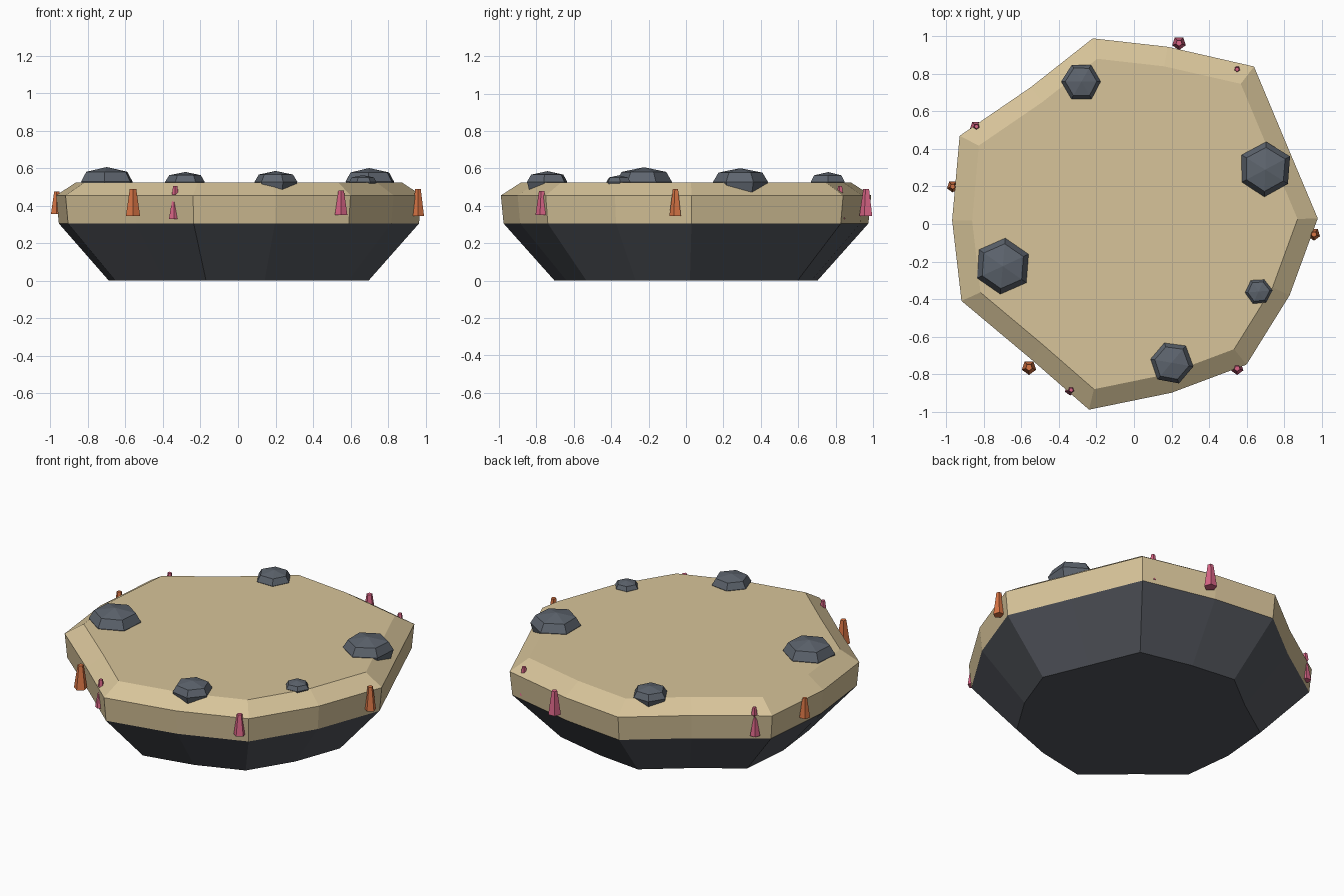
import bpy
import math
import random

random.seed(4)
cube = bpy.data.objects.get("Cube")
if cube:
    bpy.data.objects.remove(cube, do_unlink=True)


def material(name, colour):
    mat = bpy.data.materials.new(name)
    mat.use_nodes = True
    mat.diffuse_color = (*colour, 1)
    bsdf = next(n for n in mat.node_tree.nodes if n.type == 'BSDF_PRINCIPLED')
    bsdf.inputs["Base Color"].default_value = (*colour, 1)
    return mat


SAND = material("sand", (0.68, 0.55, 0.32))
BEDROCK = material("dark bedrock", (0.085, 0.092, 0.108))
STONE = material("slate stone", (0.11, 0.128, 0.155))
PINK = material("pink coral", (0.70, 0.13, 0.24))
ORANGE = material("orange coral", (0.70, 0.18, 0.06))


def stacked(name, rings, mat, location=(0, 0, 0)):
    """Skin a list of equal-length rings and cap both ends."""
    n = len(rings[0])
    verts = [p for ring in rings for p in ring]
    faces = [(k * n + i, k * n + (i + 1) % n, (k + 1) * n + (i + 1) % n, (k + 1) * n + i)
             for k in range(len(rings) - 1) for i in range(n)]
    faces.append(tuple(reversed(range(n))))
    last = (len(rings) - 1) * n
    if rings[-1][0] == rings[-1][1]:
        raise ValueError("top ring must have area")
    faces.append(tuple(range(last, last + n)))
    mesh = bpy.data.meshes.new(name)
    mesh.from_pydata(verts, [], faces)
    mesh.materials.append(mat)
    obj = bpy.data.objects.new(name, mesh)
    obj.location = location
    bpy.context.collection.objects.link(obj)
    return obj


def lathe(name, sides, profile, mat, location, turn=0, jitter=0):
    """Faceted solid from (radius, height) pairs."""
    spread = [1 + random.uniform(-jitter, jitter) for _ in range(sides)]
    rings = [[(r * spread[i] * math.cos(turn + math.tau * i / sides),
               r * spread[i] * math.sin(turn + math.tau * i / sides), z)
              for i in range(sides)] for r, z in profile]
    return stacked(name, rings, mat, location)


# Irregular shore outline, counter-clockwise
OUTLINE = [(0.98, 0.03), (0.82, 0.41), (0.64, 0.84), (0.18, 0.945), (-0.22, 0.99),
           (-0.55, 0.73), (-0.93, 0.47), (-0.97, 0.02), (-0.92, -0.41), (-0.55, -0.72),
           (-0.24, -0.99), (0.20, -0.90), (0.60, -0.75), (0.83, -0.38)]


def shore(scale, z):
    return [(x * scale, y * scale, z) for x, y in OUTLINE]


# Tapered bedrock and bevelled sand slab
stacked("bedrock_base", [shore(0.71, 0), shore(0.985, 0.305)], BEDROCK)
stacked("sand_slab", [shore(0.985, 0.305), shore(1, 0.455), shore(0.89, 0.525)], SAND)

# Low six-sided boulders: x, y, radius, turn in degrees
BOULDERS = [(-0.70, -0.225, 0.155, 25), (0.70, 0.29, 0.145, 28), (-0.28, 0.76, 0.105, 0),
            (0.20, -0.74, 0.115, 50), (0.665, -0.36, 0.072, 5)]
for i, (x, y, r, turn) in enumerate(BOULDERS):
    lathe(f"boulder_{i + 1}", 6,
          [(0.85 * r, -0.5 * r), (r, 0.02 * r), (0.8 * r, 0.36 * r), (0.02 * r, 0.52 * r)],
          STONE, (x, y, 0.525), math.radians(turn), 0.04)

# Tapered coral stubs: x, y, base z, radius, height, colour
STUBS = [(-0.56, -0.765, 0.345, 0.04, 0.145, ORANGE), (0.96, -0.055, 0.345, 0.034, 0.145, ORANGE),
         (-0.967, 0.20, 0.355, 0.032, 0.12, ORANGE), (0.55, -0.77, 0.35, 0.035, 0.13, PINK),
         (0.24, 0.965, 0.345, 0.038, 0.145, PINK)]
for i, (x, y, z, r, h, mat) in enumerate(STUBS):
    lathe(f"coral_stub_{i + 1}", 5, [(r, 0), (0.45 * r, h)], mat, (x, y, z), -math.pi / 2)

# Two-tier corals with a small bud over a tapered foot
for i, (x, y) in enumerate([(-0.34, -0.885), (-0.845, 0.52), (0.545, 0.825)]):
    lathe(f"budded_coral_foot_{i + 1}", 5, [(0.03, 0.33), (0.009, 0.445)], PINK, (x, y, 0), -math.pi / 2)
    lathe(f"budded_coral_bud_{i + 1}", 5, [(0.007, 0.44), (0.018, 0.462), (0.012, 0.505)],
          PINK, (x + 0.005, y, 0), -math.pi / 2)
